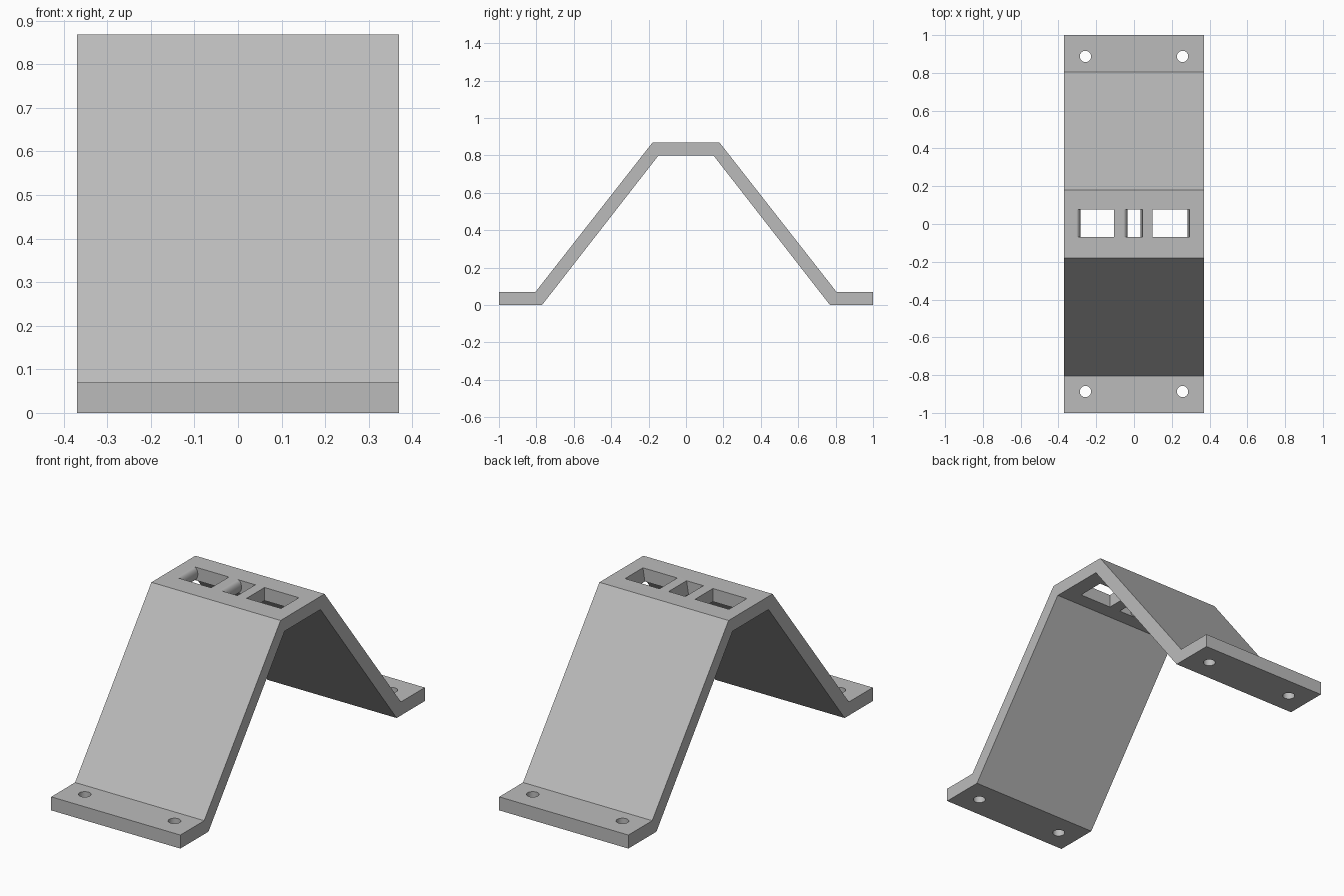
import bpy, bmesh, math

cube = bpy.data.objects.get("Cube")
if cube:
    bpy.data.objects.remove(cube, do_unlink=True)

gray = bpy.data.materials.new("plain gray")
gray.use_nodes = True
gray.diffuse_color = (0.5, 0.5, 0.5, 1)
gray.node_tree.nodes["Principled BSDF"].inputs["Base Color"].default_value = (0.5, 0.5, 0.5, 1)

HALF_WIDTH = 0.37
TOP, UNDER = 0.868, 0.80


def prism(name, points, start, depth):
    """Closed solid from 3D profile points, pushed along the vector depth."""
    bm = bmesh.new()
    face = bm.faces.new([bm.verts.new(p) for p in points])
    ext = bmesh.ops.extrude_face_region(bm, geom=[face])
    moved = [v for v in ext["geom"] if isinstance(v, bmesh.types.BMVert)]
    bmesh.ops.translate(bm, verts=moved, vec=depth)
    bmesh.ops.translate(bm, verts=bm.verts, vec=start)
    bmesh.ops.recalc_face_normals(bm, faces=bm.faces)
    mesh = bpy.data.meshes.new(name)
    bm.to_mesh(mesh)
    bm.free()
    mesh.materials.append(gray)
    obj = bpy.data.objects.new(name, mesh)
    bpy.context.collection.objects.link(obj)
    return obj


def cut(target, cutter):
    cutter.hide_render = True
    mod = target.modifiers.new("cut", 'BOOLEAN')
    mod.operation = 'DIFFERENCE'
    mod.solver = 'EXACT'
    mod.object = cutter
    bpy.context.view_layer.objects.active = target
    bpy.ops.object.modifier_apply(modifier=mod.name)
    bpy.data.objects.remove(cutter, do_unlink=True)


# Bent strap: feet, sloping legs and top plate in one mirrored profile
outer = [(1, 0.07), (0.805, 0.07), (0.18, TOP)]
inner = [(0.147, UNDER), (0.77, 0), (1, 0)]
half = outer[::-1] + inner[::-1]
profile = half + [(-y, z) for y, z in reversed(half)]
bracket = prism("bracket", [(0, y, z) for y, z in profile],
                (-HALF_WIDTH, 0, 0), (2 * HALF_WIDTH, 0, 0))


# Top plate windows: optional rounded left wall, optional sloping right wall
def window(left, right, bulge, slope):
    mid, reach = (TOP + UNDER) / 2, (TOP - UNDER) / 2
    wall = [(left, TOP + 0.05)]
    if bulge:
        for i in range(17):
            a = math.pi * (0.5 - i / 16)
            wall.append((left + bulge * math.cos(a), mid + reach * math.sin(a)))
    wall += [(left, UNDER - 0.05), (right - slope, UNDER - 0.05)]
    if slope:
        wall += [(right - slope, UNDER), (right, TOP)]
    wall.append((right, TOP + 0.05))
    cut(bracket, prism("window_cutter", [(x, 0, z) for x, z in wall],
                       (0, -0.069, 0), (0, 0.146, 0)))


window(-0.305, -0.106, 0.021, 0)
window(-0.056, 0.045, 0.022, 0.011)
window(0.098, 0.295, 0, 0.011)

# Screw holes in the feet
ring = [(0.03 * math.cos(math.tau * i / 32), 0.03 * math.sin(math.tau * i / 32), 0)
        for i in range(32)]
for x in (-0.257, 0.257):
    for y in (-0.887, 0.887):
        cut(bracket, prism("screw_hole_cutter", ring, (x, y, -0.05), (0, 0, 0.2)))

# Smooth the holes and rounded walls, keep bends sharp
bpy.ops.object.select_all(action='DESELECT')
bracket.select_set(True)
bpy.context.view_layer.objects.active = bracket
bpy.ops.object.shade_smooth_by_angle(angle=math.radians(30))
